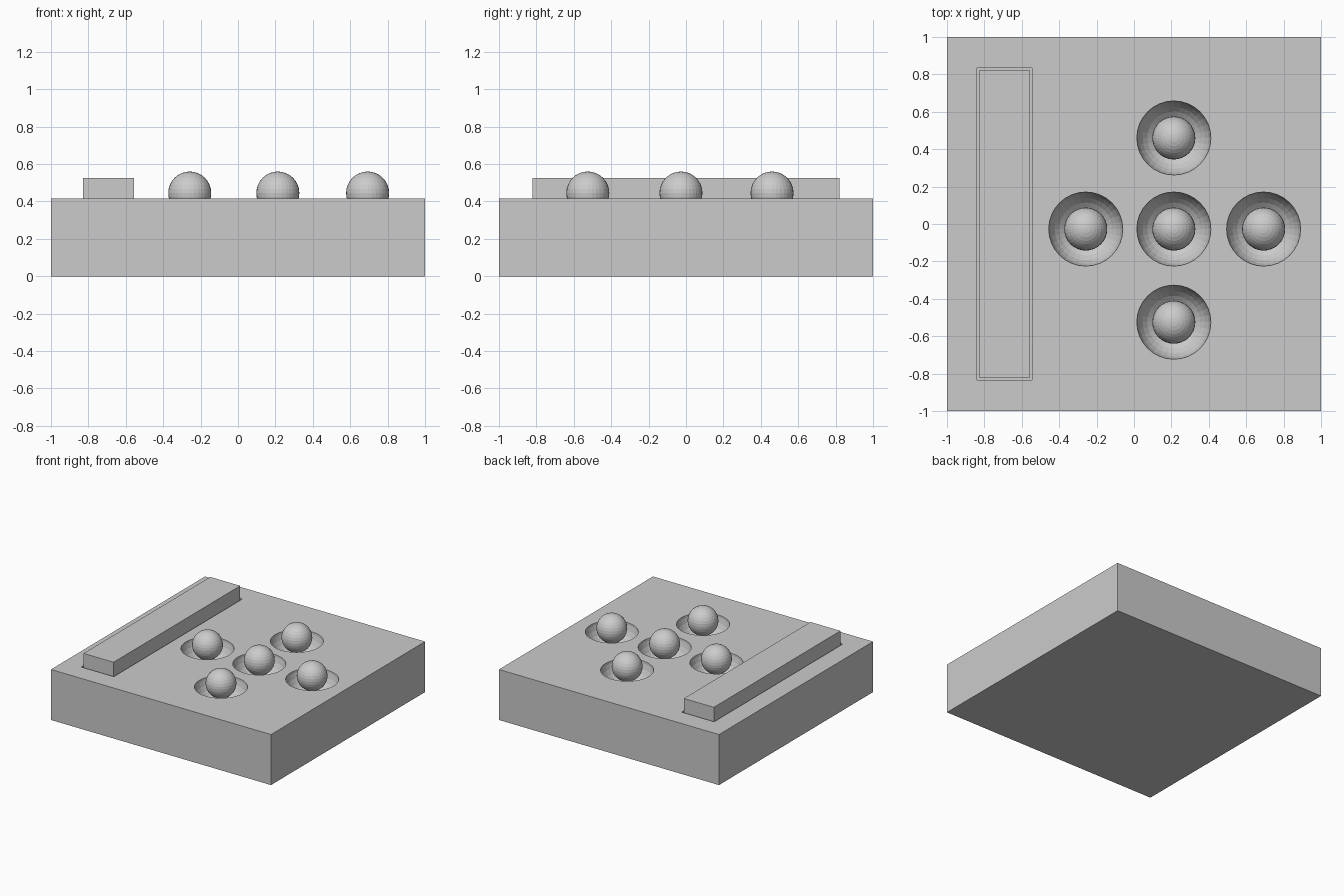
import bpy

if "Cube" in bpy.data.objects:
    bpy.data.objects.remove(bpy.data.objects["Cube"])

TOP = 0.415
SPOTS = [(0.213, 0.46), (0.213, -0.027), (0.213, -0.525), (-0.258, -0.027), (0.693, -0.027)]

grey = bpy.data.materials.new("plain_grey")
grey.diffuse_color = (0.6, 0.6, 0.6, 1)
grey.use_nodes = True
grey.node_tree.nodes["Principled BSDF"].inputs["Base Color"].default_value = grey.diffuse_color


def box(name, x0, x1, y0, y1, z0, z1):
    bpy.ops.mesh.primitive_cube_add(size=1, location=((x0 + x1) / 2, (y0 + y1) / 2, (z0 + z1) / 2))
    ob = bpy.context.object
    ob.name = name
    ob.scale = (x1 - x0, y1 - y0, z1 - z0)
    bpy.ops.object.transform_apply(location=False, rotation=False, scale=True)
    ob.data.materials.append(grey)
    return ob


def ball(name, x, y, z, r):
    bpy.ops.mesh.primitive_uv_sphere_add(segments=32, ring_count=16, radius=r, location=(x, y, z))
    ob = bpy.context.object
    ob.name = name
    ob.data.materials.append(grey)
    return ob


def cut(target, cutter):
    mod = target.modifiers.new("cut", 'BOOLEAN')
    mod.operation = 'DIFFERENCE'
    mod.solver = 'EXACT'
    mod.object = cutter
    bpy.context.view_layer.objects.active = target
    bpy.ops.object.modifier_apply(modifier=mod.name)
    bpy.data.objects.remove(cutter, do_unlink=True)


# Square base with a shallow slot and five round sockets
base = box("base", -1, 1, -1, 1, 0, TOP)
cut(base, box("slot_cutter", -0.84, -0.545, -0.835, 0.835, TOP - 0.1, TOP + 0.2))
for x, y in SPOTS:
    cut(base, ball("socket_cutter", x, y, TOP + 0.02, 0.2))

# Long bar standing in the slot
box("bar", -0.828, -0.556, -0.822, 0.822, TOP - 0.1, 0.525)

# Balls sitting in the sockets
for x, y in SPOTS:
    ball("ball", x, y, 0.445, 0.115)
